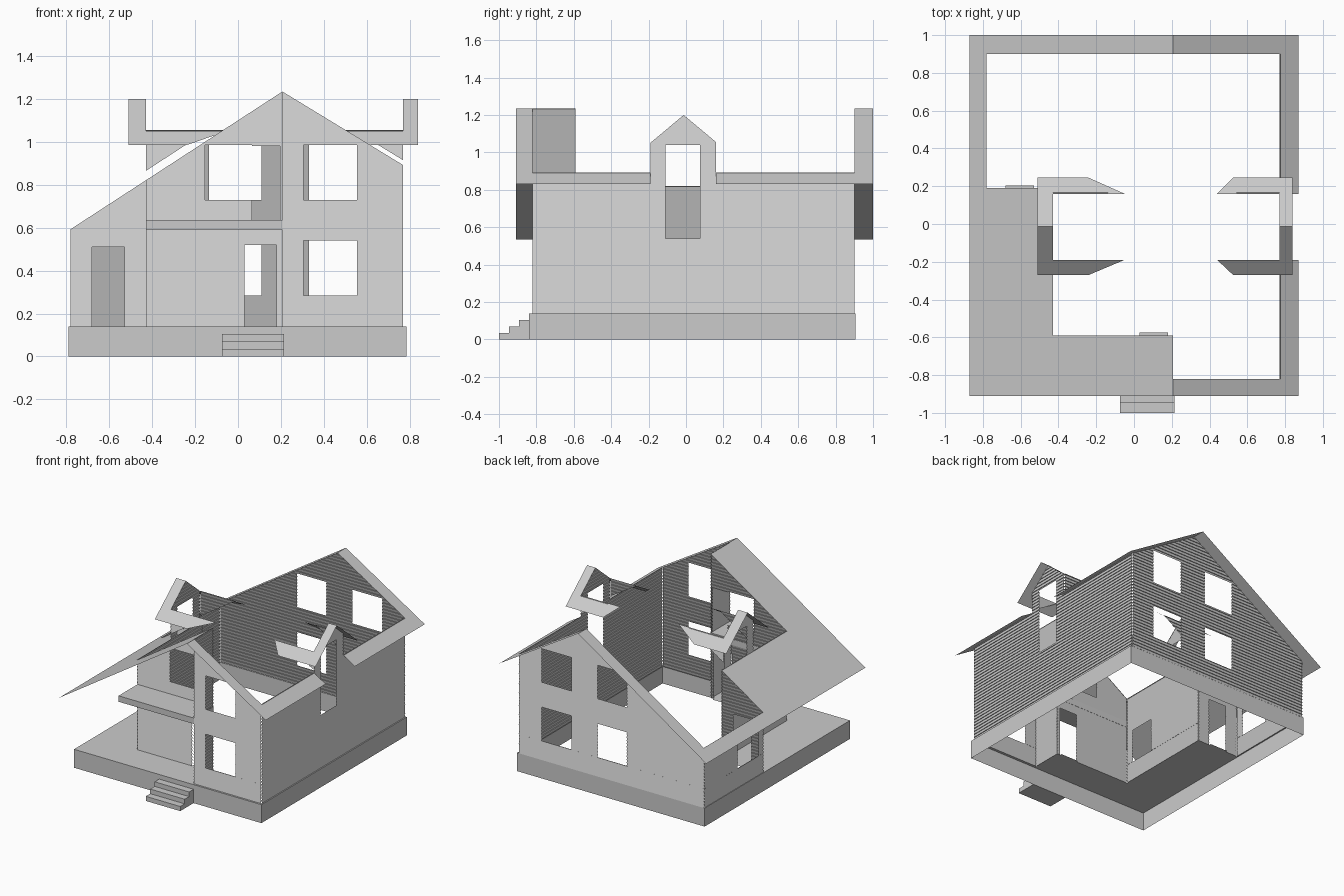
import bpy, bmesh

if "Cube" in bpy.data.objects:
    bpy.data.objects.remove(bpy.data.objects["Cube"], do_unlink=True)

grey = bpy.data.materials.new("light_grey")
grey.use_nodes = True
grey.diffuse_color = (0.6, 0.6, 0.6, 1)
grey.node_tree.nodes["Principled BSDF"].inputs["Base Color"].default_value = (0.6, 0.6, 0.6, 1)

BASE = 0.14          # top of the foundation
BOARD = 0.024        # height of one siding board
LAP = 0.006          # how far a board stands out at its lower edge
RIDGE_X, RIDGE_Z = 0.207, 1.235
PITCH_L, PITCH_R = 0.65, 0.609
FRONT, PORCH, SIDE, REAR = -0.82, -0.59, 0.19, 0.9
LEFT, BAY, RIGHT = -0.78, -0.43, 0.77


def build(name, faces):
    """Make an object from a list of polygons."""
    bm = bmesh.new()
    for pts in faces:
        bm.faces.new([bm.verts.new(p) for p in pts])
    bmesh.ops.remove_doubles(bm, verts=bm.verts, dist=0.0002)
    mesh = bpy.data.meshes.new(name)
    bm.to_mesh(mesh)
    bm.free()
    mesh.materials.append(grey)
    ob = bpy.data.objects.new(name, mesh)
    bpy.context.scene.collection.objects.link(ob)


def roof_z(x):
    slope = PITCH_L if x < RIDGE_X else PITCH_R
    return RIDGE_Z - slope * abs(x - RIDGE_X)


def dormer_z(y):
    return 1.2 - 0.835 * abs(y + 0.0125)


def span(outline, z):
    """Horizontal extent of a convex outline at height z."""
    heights = [p[1] for p in outline]
    z = min(max(z, min(heights)), max(heights))
    us = []
    for (u0, z0), (u1, z1) in zip(outline, outline[1:] + outline[:1]):
        if min(z0, z1) - 1e-6 <= z <= max(z0, z1) + 1e-6:
            if abs(z1 - z0) < 1e-5:
                us += [u0, u1]
            else:
                us.append(u0 + (u1 - u0) * (z - z0) / (z1 - z0))
    return min(us), max(us)


def siding(name, axis, at, out, outline, holes=()):
    """Lapped board wall; holes are (u0, z0, u1, z1)."""
    low, high = min(p[1] for p in outline), max(p[1] for p in outline)
    first, last = int((low - BASE) / BOARD), int((high - BASE) / BOARD)
    starts = [BASE + BOARD * i for i in range(first, last + 2)]
    cuts = starts + [p[1] for p in outline] + [z for h in holes for z in (h[1], h[3])]
    levels = sorted({round(z, 4) for z in cuts if low - 1e-4 <= z <= high + 1e-4})

    def point(u, z, offset):
        d = at + out * offset
        return (u, d, z) if axis == "x" else (d, u, z)

    faces = []
    for za, zb in zip(levels, levels[1:]):
        mid = (za + zb) / 2
        board = max(s for s in starts if s <= mid)
        oa, ob = (LAP * (1 - (z - board) / BOARD) for z in (za, zb))
        la, ra = span(outline, za)
        lb, rb = span(outline, zb)
        edges = [(la, lb)]
        for h in sorted(holes):
            if h[1] < mid < h[3]:
                edges += [(h[0], h[0]), (h[2], h[2])]
        edges.append((ra, rb))
        for (a0, b0), (a1, b1) in zip(edges[::2], edges[1::2]):
            wide_a, wide_b = a1 - a0 > 1e-4, b1 - b0 > 1e-4
            if not (wide_a or wide_b):
                continue
            quad = [point(a0, za, oa)]
            if wide_a:
                quad.append(point(a1, za, oa))
            quad.append(point(b1, zb, ob))
            if wide_b:
                quad.append(point(b0, zb, ob))
            faces.append(quad)
            if wide_a and abs(za - board) < 1e-3 and za > low + 1e-4:
                faces.append([point(a0, za, 0), point(a1, za, 0),
                              point(a1, za, LAP), point(a0, za, LAP)])
    build(name, faces)


def wall(u0, u1, z0, z1):
    return [(u0, BASE), (u1, BASE), (u1, z1), (u0, z0)]


def windows(u0, u1, *sills):
    return [(u0, z, u1, z + 0.255) for z in sills]


# Main walls
siding("front_right_wall", "x", FRONT, -1, wall(RIDGE_X, RIGHT, RIDGE_Z, roof_z(RIGHT)),
       windows(0.305, 0.555, 0.285, 0.73))
siding("porch_wall", "x", PORCH, -1, wall(BAY, RIDGE_X, roof_z(BAY), RIDGE_Z),
       [(0.03, BASE, 0.18, 0.52), (0.065, 0.63, 0.195, 0.98)] + windows(-0.155, 0.065, 0.73))
siding("side_entry_wall", "x", SIDE, -1, wall(LEFT, BAY, roof_z(LEFT), roof_z(BAY)),
       [(-0.68, BASE, -0.53, 0.51)])
rear_gable = wall(LEFT, RIGHT, roof_z(LEFT), roof_z(RIGHT))
rear_gable.insert(3, (RIDGE_X, RIDGE_Z))
siding("rear_wall", "x", REAR, 1, rear_gable,
       windows(0.33, 0.58, 0.285, 0.73) + windows(-0.135, 0.11, 0.285, 0.73))
siding("left_wall", "y", LEFT, -1, wall(SIDE, REAR, roof_z(LEFT), roof_z(LEFT)),
       windows(0.25, 0.5, 0.285))
siding("bay_wall", "y", BAY, -1, wall(PORCH, SIDE, roof_z(BAY), roof_z(BAY)),
       windows(-0.53, -0.33, 0.285))
siding("return_wall", "y", RIDGE_X, -1, wall(FRONT, PORCH, RIDGE_Z, RIDGE_Z))
siding("right_wall", "y", RIGHT, 1, wall(FRONT, REAR, roof_z(RIGHT), roof_z(RIGHT)),
       [(-0.11, 0.54, 0.075, roof_z(RIGHT))])

# Main roof: thin overhangs and the porch cover, open above the rooms
EAVE_L, EAVE_R, ROOF_F, ROOF_B = -0.87, 0.87, -0.91, 1.0
D0, D1 = -0.19, 0.16       # side walls of the dormers
patches = [
    (EAVE_L, BAY, ROOF_F, SIDE), (BAY, RIDGE_X, ROOF_F, PORCH),
    (EAVE_L, LEFT, SIDE, ROOF_B), (LEFT, RIDGE_X, REAR, ROOF_B),
    (RIDGE_X, EAVE_R, ROOF_F, FRONT), (RIGHT, EAVE_R, FRONT, D0),
    (RIGHT, EAVE_R, D1, ROOF_B), (RIDGE_X, RIGHT, REAR, ROOF_B)]
build("main_roof", [[(x, y, roof_z(x)) for x, y in ((a, c), (b, c), (b, d), (a, d))]
                    for a, b, c, d in patches])

# Dormers: face, cheeks and roof overhang
MID, E0, E1 = -0.0125, -0.27, 0.245
for side, face, out, pitch, lip, eave_end, wall_end, foot in (
        ("left", BAY, -1, PITCH_L, -0.51, -0.24, -0.05, 0.865),
        ("right", RIGHT, 1, PITCH_R, 0.84, 0.525, 0.44, 0.915)):
    bottom = roof_z(face)
    siding(side + "_dormer_face", "y", face, out,
           [(D0, bottom), (D1, bottom), (D1, dormer_z(D1)), (MID, 1.2), (D0, dormer_z(D0))],
           [(-0.11, bottom, 0.075, 1.04)])
    roof = []
    for y, eave in ((D0, E0), (D1, E1)):
        top = dormer_z(y)
        tip = face - out * (top - foot) / pitch
        siding(side + "_dormer_cheek", "x", y, 1 if y > 0 else -1,
               [(face, foot), (face, top), (tip, top)])
        plans = [[(face, MID), (lip, MID), (lip, eave), (face, eave)],
                 [(face, y), (face, eave), (eave_end, eave), (wall_end, y)]]
        roof += [[(px, py, dormer_z(py)) for px, py in plan] for plan in plans]
    build(side + "_dormer_roof", roof)

# Foundation skirt with the porch deck and a narrow ledge around the walls
X0, X1, Y0, Y1 = -0.79, 0.785, -0.84, 0.905
ring = [(X0, Y0), (X1, Y0), (X1, Y1), (X0, Y1)]
build("foundation", [[(*p, 0), (*q, 0), (*q, BASE), (*p, BASE)]
                     for p, q in zip(ring, ring[1:] + ring[:1])])
deck = [(X0, BAY, Y0, SIDE), (BAY, RIDGE_X, Y0, PORCH), (RIDGE_X, X1, Y0, FRONT),
        (RIGHT, X1, FRONT, Y1), (X0, RIGHT, REAR, Y1), (X0, LEFT, SIDE, REAR),
        (0.03, 0.18, PORCH, PORCH + 0.015), (-0.68, -0.53, SIDE, SIDE + 0.015)]
build("porch_deck", [[(a, c, BASE), (b, c, BASE), (b, d, BASE), (a, d, BASE)]
                     for a, b, c, d in deck])


def box(name, x0, x1, y0, y1, z0, z1):
    bpy.ops.mesh.primitive_cube_add(size=1, location=((x0 + x1) / 2, (y0 + y1) / 2, (z0 + z1) / 2))
    ob = bpy.context.object
    ob.name = name
    ob.scale = (x1 - x0, y1 - y0, z1 - z0)
    ob.data.materials.append(grey)


# Balcony floor over the porch, and the entry steps
box("balcony_floor", BAY, RIDGE_X, FRONT, PORCH, 0.59, 0.635)
for i in range(3):
    box("entry_step", -0.075, 0.215, -1 + 0.053 * i, Y0, 0.035 * i, 0.035 * (i + 1))
